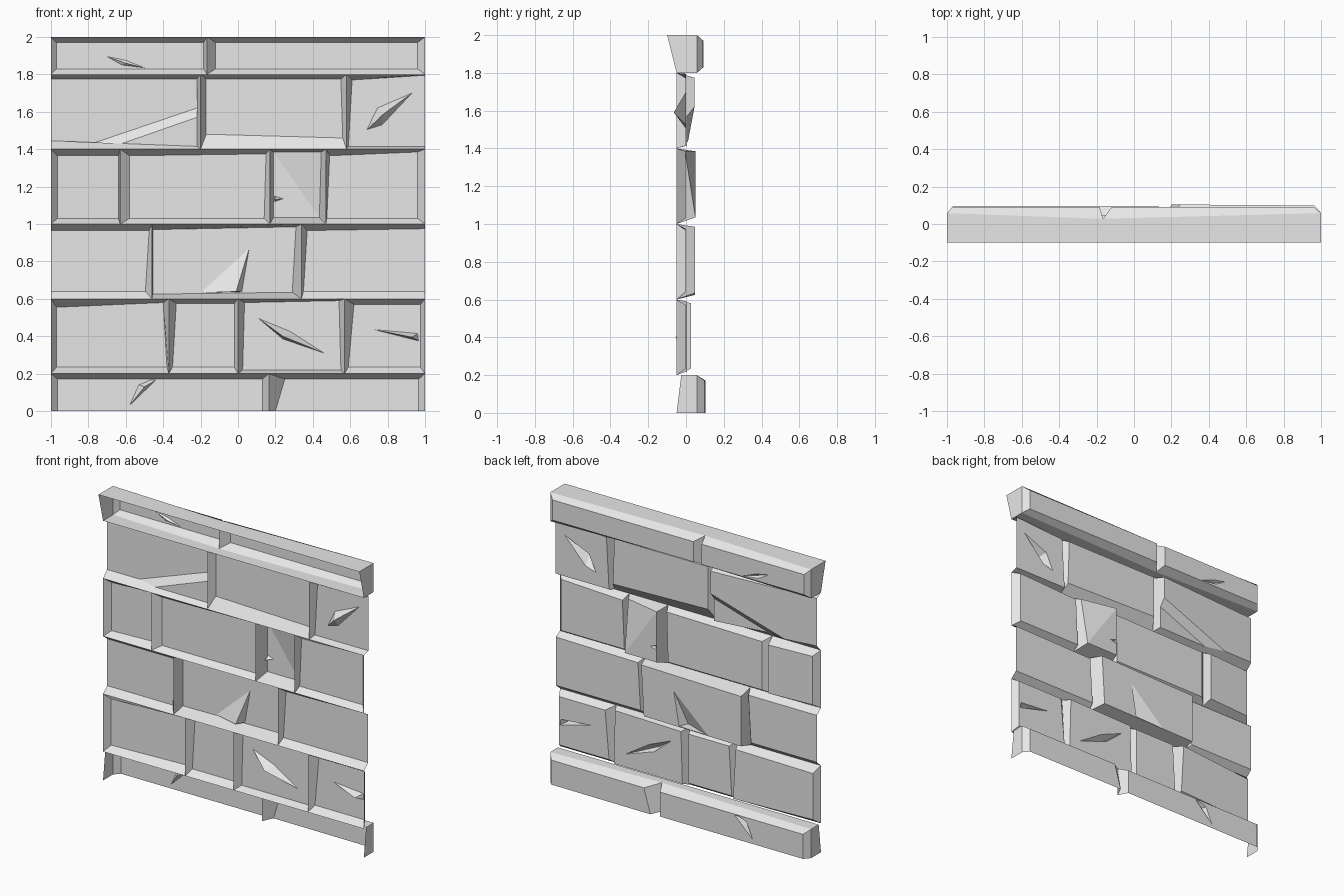
import bpy
import bmesh
from mathutils import Vector
from mathutils.geometry import tessellate_polygon

cube = bpy.data.objects.get("Cube")
if cube:
    bpy.data.objects.remove(cube, do_unlink=True)

stone = bpy.data.materials.new("light_grey_stone")
stone.use_nodes = True
stone.diffuse_color = (0.8, 0.8, 0.8, 1)
stone.node_tree.nodes["Principled BSDF"].inputs["Base Color"].default_value = stone.diffuse_color

SIDES = ("bottom", "right", "top", "left")


def add_face(bm, verts):
    """Add a face that looks out of the wall, towards +y."""
    face = bm.faces.new(verts)
    face.normal_update()
    if face.normal.y < 0:
        face.normal_flip()


def break_corner(bm, upper, lower, drop):
    """Cut two lines across the brick face and sink everything below the second."""
    for a, b in (upper, lower):
        origin = Vector((a[0], 0, a[1]))
        normal = Vector((b[1] - a[1], 0, a[0] - b[0])).normalized()
        bm.normal_update()
        faces = [f for f in bm.faces if f.normal.y > 0.9]
        edges = {e for f in faces for e in f.edges}
        verts = {v for f in faces for v in f.verts}
        bmesh.ops.bisect_plane(bm, geom=faces + list(edges) + list(verts), dist=1e-5,
                               plane_co=origin, plane_no=normal)
    bm.normal_update()
    for v in {v for f in bm.faces if f.normal.y > 0.9 for v in f.verts}:
        if (v.co - origin).dot(normal) > -1e-4:
            v.co.y -= drop


def brick(name, outer, panel, y, back=(-0.05, -0.05), mid=None, open_sides=(),
          nudge=None, gash=None, deep=None, broken=None):
    """Hollow brick shell: joint outline, optional straight rim, then a bevel to the face.
    Rectangles are left, right, bottom, top; nudge moves face corners."""
    bm = bmesh.new()

    def rectangle(rect, y_low, y_high):
        l, r, b, t = rect
        return [Vector(p) for p in ((l, y_low, b), (r, y_low, b), (r, y_high, t), (l, y_high, t))]

    rings = [rectangle(outer, *back)]
    if mid is not None:
        rim = rectangle(outer, mid, mid)
        for p in rim:
            if abs(p.x) < 1:
                p.y -= 0.03
        rings.append(rim)
    front = rectangle(panel, y, y)
    for corner, move in (nudge or {}).items():
        front[corner] += Vector(move)
    rings.append(front)
    rings = [[bm.verts.new(p) for p in ring] for ring in rings]

    # Sloping sides; long courses stay hollow behind their seam
    for level, (low, high) in enumerate(zip(rings, rings[1:])):
        for i, side in enumerate(SIDES):
            seam = mid is not None and level == 0 and i % 2 and abs(low[i].co.x) < 1
            if side not in open_sides and not seam:
                j = (i + 1) % 4
                bm.faces.new((low[i], high[i], high[j], low[j]))

    # Face, with a sharp gash sunk into it
    if gash:
        edge = [bm.verts.new((x, y, z)) for x, z in gash]
        loops = [[Vector((v.co.x, v.co.z, 0)) for v in loop] for loop in (rings[-1], edge)]
        verts = rings[-1] + edge
        for tri in tessellate_polygon(loops):
            add_face(bm, [verts[i] for i in tri])
        x, z, depth = deep
        pit = bm.verts.new((x, y - depth, z))
        for a, b in zip(edge, edge[1:] + edge[:1]):
            add_face(bm, (a, b, pit))
    else:
        add_face(bm, rings[-1])
    if broken:
        break_corner(bm, *broken)

    mesh = bpy.data.meshes.new(name)
    bm.to_mesh(mesh)
    bm.free()
    mesh.materials.append(stone)
    bpy.context.collection.objects.link(bpy.data.objects.new(name, mesh))


# Coping course, overhanging both ways
coping = dict(back=(-0.05, -0.1), mid=0.058)
brick("coping_left", (-1, -0.165, 1.8, 2), (-0.97, -0.185, 1.83, 1.97), 0.092, **coping,
      gash=[(-0.7, 1.895), (-0.6, 1.875), (-0.5, 1.835), (-0.62, 1.85)], deep=(-0.6, 1.86, 0.015))
brick("coping_right", (-0.165, 1, 1.8, 2), (-0.12, 0.96, 1.83, 1.97), 0.09, **coping)

# Upper course
brick("upper_left", (-1, -0.2, 1.4, 1.8), (-1, -0.22, 1.415, 1.775), -0.005,
      open_sides=["left"], nudge={0: (0, 0, 0.03), 1: (0, 0.05, 0), 2: (0, 0.05, 0)},
      broken=(((-0.78, 1.43), (-0.22, 1.62)), ((-0.65, 1.42), (-0.22, 1.57)), 0.04))
brick("upper_middle", (-0.2, 0.58, 1.4, 1.8), (-0.17, 0.55, 1.48, 1.775), 0,
      nudge={1: (0.01, 0, -0.02)})
brick("upper_right", (0.58, 1, 1.4, 1.8), (0.61, 1, 1.415, 1.77), 0,
      open_sides=["right"], nudge={2: (0, 0, 0.025), 0: (-0.02, 0, 0)},
      gash=[(0.69, 1.505), (0.745, 1.62), (0.93, 1.7), (0.77, 1.53)], deep=(0.78, 1.59, 0.065))

# Centre course
brick("centre_far_left", (-1, -0.63, 1, 1.4), (-0.965, -0.64, 1.03, 1.365), -0.005,
      nudge={1: (0, 0.02, 0), 2: (0, 0.02, 0)})
brick("centre_left", (-0.63, 0.17, 1, 1.4), (-0.58, 0.14, 1.03, 1.365), -0.003,
      nudge={2: (0.01, 0, 0.01)})
brick("centre_small", (0.17, 0.47, 1, 1.4), (0.19, 0.435, 1.035, 1.365), 0.05,
      nudge={2: (0.01, -0.055, 0.02), 3: (0, 0, 0.02)},
      gash=[(0.195, 1.12), (0.195, 1.15), (0.24, 1.135)], deep=(0.2, 1.13, 0.04))
brick("centre_right", (0.47, 1, 1, 1.4), (0.49, 0.96, 1.03, 1.365), -0.003,
      nudge={0: (-0.015, 0, 0), 2: (0, 0, 0.02)})

# Lower course
brick("lower_left", (-1, -0.46, 0.6, 1), (-1, -0.475, 0.64, 0.965), -0.005,
      open_sides=["left"], nudge={1: (-0.02, 0, 0)})
brick("lower_middle", (-0.46, 0.34, 0.6, 1), (-0.455, 0.3, 0.625, 0.97), 0.048,
      nudge={1: (-0.01, 0, 0.01), 2: (0.01, 0, 0.015)},
      gash=[(0.06, 0.87), (-0.2, 0.632), (0.02, 0.638)], deep=(-0.01, 0.639, 0.06))
brick("lower_right", (0.34, 1, 0.6, 1), (0.35, 1, 0.64, 0.965), -0.002,
      open_sides=["right"], nudge={2: (0, 0, 0.01), 3: (0.02, 0, 0)})

# Base course
brick("base_far_left", (-1, -0.37, 0.2, 0.6), (-0.97, -0.4, 0.235, 0.555), -0.003,
      nudge={1: (0.02, 0.03, 0), 2: (0, 0.03, 0.025)})
brick("base_left", (-0.37, 0, 0.2, 0.6), (-0.35, -0.02, 0.235, 0.575), 0,
      nudge={3: (0.02, 0, 0)})
brick("base_middle", (0, 0.57, 0.2, 0.6), (0.025, 0.55, 0.22, 0.58), 0.005,
      nudge={2: (-0.01, 0, 0.01), 3: (0.01, 0, 0)},
      gash=[(0.11, 0.495), (0.28, 0.425), (0.46, 0.31), (0.24, 0.385)], deep=(0.24, 0.4, 0.06))
brick("base_right", (0.57, 1, 0.2, 0.6), (0.59, 0.975, 0.235, 0.57), 0,
      nudge={3: (0.03, 0, 0)},
      gash=[(0.73, 0.435), (0.96, 0.415), (0.965, 0.375)], deep=(0.93, 0.395, 0.05))

# Plinth course, open underneath
plinth = dict(back=(-0.05, -0.025), mid=0.058, open_sides=["bottom"])
brick("plinth_left", (-1, 0.165, 0, 0.2), (-0.965, 0.13, 0, 0.17), 0.097, **plinth,
      gash=[(-0.58, 0.03), (-0.53, 0.14), (-0.47, 0.165), (-0.44, 0.165)], deep=(-0.5, 0.13, 0.05))
brick("plinth_right", (0.165, 1, 0, 0.2), (0.2, 0.965, 0, 0.17), 0.104, **plinth,
      nudge={1: (0, -0.005, 0), 2: (0, -0.005, 0), 3: (0.05, 0, 0)})
